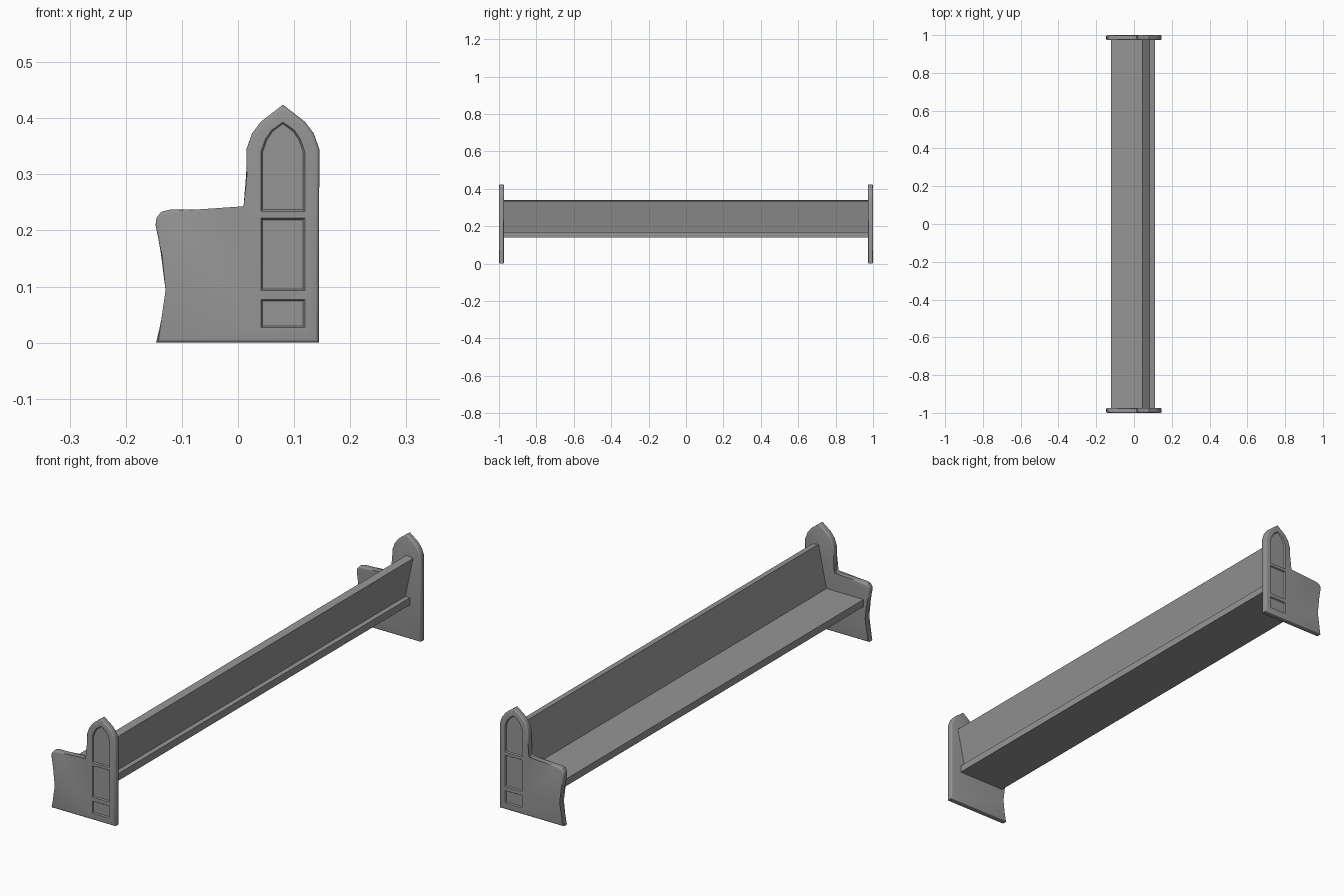
import bpy
import bmesh
from math import radians

if "Cube" in bpy.data.objects:
    bpy.data.objects.remove(bpy.data.objects["Cube"], do_unlink=True)

grey = bpy.data.materials.new("plain_grey")
grey.use_nodes = True
grey.diffuse_color = (0.3, 0.3, 0.3, 1)
grey.node_tree.nodes["Principled BSDF"].inputs["Base Color"].default_value = (0.3, 0.3, 0.3, 1)


def prism(name, near, far, y_near, y_far, round_rim=0):
    """Solid between two matching x-z outlines, with optional rounded rims."""
    bm = bmesh.new()
    rings = [[bm.verts.new((x, y, z)) for x, z in outline]
             for outline, y in ((near, y_near), (far, y_far))]
    a, b = rings
    n = len(a)
    bm.faces.new(a)
    bm.faces.new(b)
    for i in range(n):
        j = (i + 1) % n
        bm.faces.new((a[i], a[j], b[j], b[i]))
    if round_rim:
        rim = [e for e in bm.edges if abs(e.verts[0].co.y - e.verts[1].co.y) < 1e-6]
        bmesh.ops.bevel(bm, geom=rim, offset=round_rim, segments=3,
                        profile=0.5, affect='EDGES')
    bmesh.ops.recalc_face_normals(bm, faces=bm.faces)
    mesh = bpy.data.meshes.new(name)
    bm.to_mesh(mesh)
    bm.free()
    mesh.materials.append(grey)
    obj = bpy.data.objects.new(name, mesh)
    bpy.context.collection.objects.link(obj)
    return obj


def grown(outline, amount):
    """Outline widened (or narrowed) by an amount on every side."""
    xs, zs = zip(*outline)
    cx, cz = (min(xs) + max(xs)) / 2, (min(zs) + max(zs)) / 2
    sx = 1 + 2 * amount / (max(xs) - min(xs))
    sz = 1 + 2 * amount / (max(zs) - min(zs))
    return [(cx + (x - cx) * sx, cz + (z - cz) * sz) for x, z in outline]


def arch(cx, steps):
    """Pointed arch, right to left, from half widths and heights."""
    right = [(cx + w, z) for w, z in steps]
    left = [(cx - w, z) for w, z in reversed(steps[:-1])]
    return right + left


def rectangle(x0, x1, z0, z1):
    return [(x0, z0), (x1, z0), (x1, z1), (x0, z1)]


def activate(obj):
    bpy.ops.object.select_all(action='DESELECT')
    obj.select_set(True)
    bpy.context.view_layer.objects.active = obj


# Outline of an end panel: pointed upright, rounded arm, notched front
CENTRE = 0.08
panel = [(-0.146, 0.0), (0.144, 0.0)]
panel += arch(CENTRE, [(0.065, 0.345), (0.055, 0.373), (0.039, 0.394), (0, 0.424)])
panel += [(0.016, 0.241), (0.012, 0.237), (-0.122, 0.237), (-0.137, 0.233),
          (-0.145, 0.223), (-0.147, 0.21), (-0.123, 0.093)]

# Sunken fields on the outer faces
fields = [
    rectangle(0.041, 0.119, 0.027, 0.077),
    rectangle(0.041, 0.119, 0.093, 0.222),
    [(0.041, 0.234), (0.119, 0.234)]
    + arch(CENTRE, [(0.039, 0.341), (0.031, 0.363), (0.02, 0.379), (0, 0.393)]),
]

DEPTH = 0.005
for side, label in ((-1, "front"), (1, "back")):
    end = prism(label + "_end_panel", panel, panel, side * 0.973, side, 0.006)
    for field in fields:
        cutter = prism("cutter", grown(field, 0.003), grown(field, -0.003),
                       side * (1 + DEPTH), side * (1 - DEPTH))
        cutter.hide_render = True
        cut = end.modifiers.new("sunken_field", 'BOOLEAN')
        cut.operation = 'DIFFERENCE'
        cut.solver = 'EXACT'
        cut.object = cutter
        activate(end)
        bpy.ops.object.modifier_apply(modifier=cut.name)
        bpy.data.objects.remove(cutter, do_unlink=True)
    activate(end)
    bpy.ops.object.shade_smooth_by_angle(angle=radians(35))

# Seat plank and leaning backrest, running between the end panels
seat = rectangle(-0.122, 0.096, 0.14, 0.169)
prism("seat", seat, seat, -0.975, 0.975)
back = [(0.045, 0.167), (0.074, 0.162), (0.111, 0.334), (0.082, 0.34)]
prism("backrest", back, back, -0.975, 0.975)
